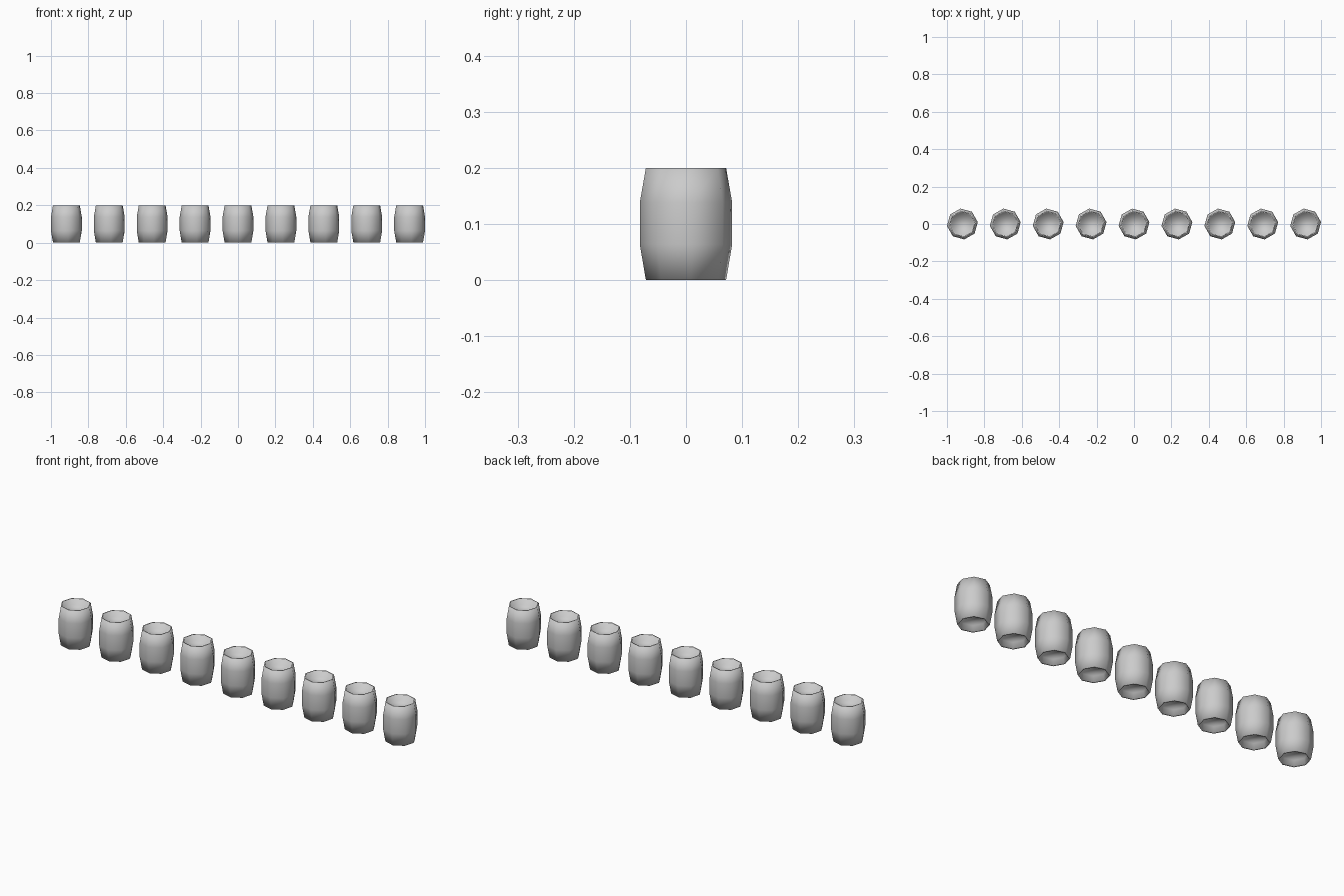
import bpy, bmesh, math

if "Cube" in bpy.data.objects:
    bpy.data.objects.remove(bpy.data.objects["Cube"])

SIDES = 8
TWIST = math.radians(7)

# Closed barrel profile (radius, height): recessed bottom, bulging staves, recessed top
PROFILE = [(0.062, 0.03), (0.066, 0.0), (0.072, 0.0), (0.083, 0.064),
           (0.083, 0.138), (0.072, 0.2), (0.066, 0.2), (0.062, 0.17)]


def barrel_mesh():
    bm = bmesh.new()
    rings = []
    for r, z in PROFILE:
        angles = [TWIST + i * math.tau / SIDES for i in range(SIDES)]
        rings.append([bm.verts.new((r * math.cos(a), r * math.sin(a), z)) for a in angles])
    for lower, upper in zip(rings, rings[1:]):
        for i in range(SIDES):
            j = (i + 1) % SIDES
            bm.faces.new((lower[i], lower[j], upper[j], upper[i]))
    # Sunken lids at both ends
    bm.faces.new(rings[-1])
    bm.faces.new(rings[0][::-1])
    bmesh.ops.recalc_face_normals(bm, faces=bm.faces)
    for f in bm.faces:
        f.smooth = True
    mesh = bpy.data.meshes.new("barrel")
    bm.to_mesh(mesh)
    bm.free()
    return mesh


# Row of nine barrels
mesh = barrel_mesh()
reach = 1 - 0.083 * math.cos(TWIST)
for n in range(9):
    barrel = bpy.data.objects.new(f"barrel_{n + 1}", mesh)
    barrel.location.x = -reach + n * reach / 4
    bpy.context.collection.objects.link(barrel)
